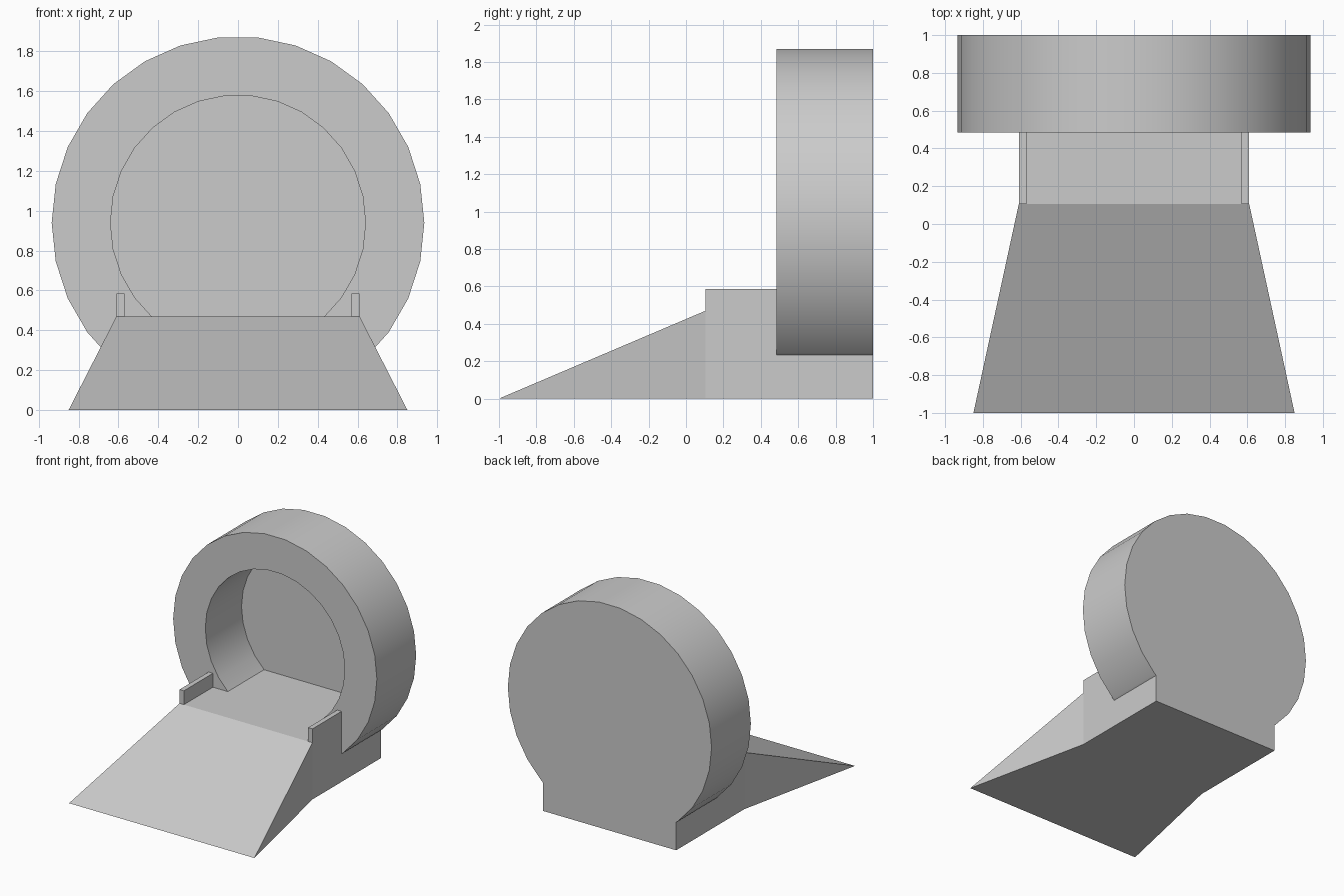
import bpy, bmesh
from math import cos, sin, tau

default = bpy.data.objects.get("Cube")
if default:
    bpy.data.objects.remove(default, do_unlink=True)

# Single material
GREY = (0.6, 0.6, 0.6, 1)
grey = bpy.data.materials.new("plain grey")
grey.use_nodes = True
grey.diffuse_color = GREY
grey.node_tree.nodes["Principled BSDF"].inputs["Base Color"].default_value = GREY


def prism(name, outline, y0, y1, smooth=False):
    """Extrude an (x, z) outline from y0 to y1; the back end may be scaled by the caller."""
    bm = bmesh.new()
    front = [bm.verts.new((x, y0, z)) for x, z in outline]
    back = [bm.verts.new((x, y1, z)) for x, z in outline]
    bm.faces.new(front)
    bm.faces.new(back[::-1])
    for i in range(len(front)):
        j = (i + 1) % len(front)
        bm.faces.new((front[j], front[i], back[i], back[j])).smooth = smooth
    return finish(name, bm)


def finish(name, bm):
    bmesh.ops.recalc_face_normals(bm, faces=bm.faces)
    mesh = bpy.data.meshes.new(name)
    bm.to_mesh(mesh)
    bm.free()
    mesh.materials.append(grey)
    obj = bpy.data.objects.new(name, mesh)
    bpy.context.collection.objects.link(obj)
    return obj


def rect(x0, x1, z0, z1):
    return [(x0, z0), (x1, z0), (x1, z1), (x0, z1)]


def circle(radius, sides=30):
    return [(radius * cos(tau * i / sides), CENTRE + radius * sin(tau * i / sides))
            for i in range(sides)]


def subtract(target, cutter):
    mod = target.modifiers.new("cut", "BOOLEAN")
    mod.operation = "DIFFERENCE"
    mod.solver = "EXACT"
    mod.object = cutter
    bpy.context.view_layer.objects.active = target
    bpy.ops.object.modifier_apply(modifier=mod.name)


CENTRE = 0.94                     # height of the ring axis
HALF, FLOOR = 0.61, 0.47          # platform half width and height
RAMP_TOP, RING_FRONT, BACK = 0.105, 0.485, 1.0

# Platform block that carries the ring
platform = prism("platform", rect(-HALF, HALF, 0, FLOOR), RAMP_TOP, BACK)

# Ramp flaring out to the ground at the front
bm = bmesh.new()
for s in (-1, 1):
    for co in ((s * 0.85, -1, 0), (s * HALF, RAMP_TOP, 0), (s * HALF, RAMP_TOP, FLOOR)):
        bm.verts.new(co)
bmesh.ops.convex_hull(bm, input=bm.verts)
bmesh.ops.dissolve_limit(bm, angle_limit=0.01, verts=bm.verts, edges=bm.edges)
finish("ramp", bm)

# Low rails along both platform edges
for side, s in (("left", 1), ("right", -1)):
    x0, x1 = sorted((s * 0.57, s * HALF))
    prism(side + "_rail", rect(x0, x1, FLOOR, 0.585), RAMP_TOP, RING_FRONT)

# Round drum, hollowed from the front and seated on the platform
ring = prism("ring", circle(0.935), RING_FRONT, BACK, smooth=True)
hollow = prism("ring_hollow", circle(0.64), RING_FRONT - 0.2, 0.96, smooth=True)
hollow.hide_render = True
seat = prism("ring_seat", rect(-HALF, HALF, -0.2, FLOOR), RAMP_TOP, BACK + 0.2)
seat.hide_render = True
for cutter in (hollow, seat):
    subtract(ring, cutter)
    bpy.data.objects.remove(cutter, do_unlink=True)
